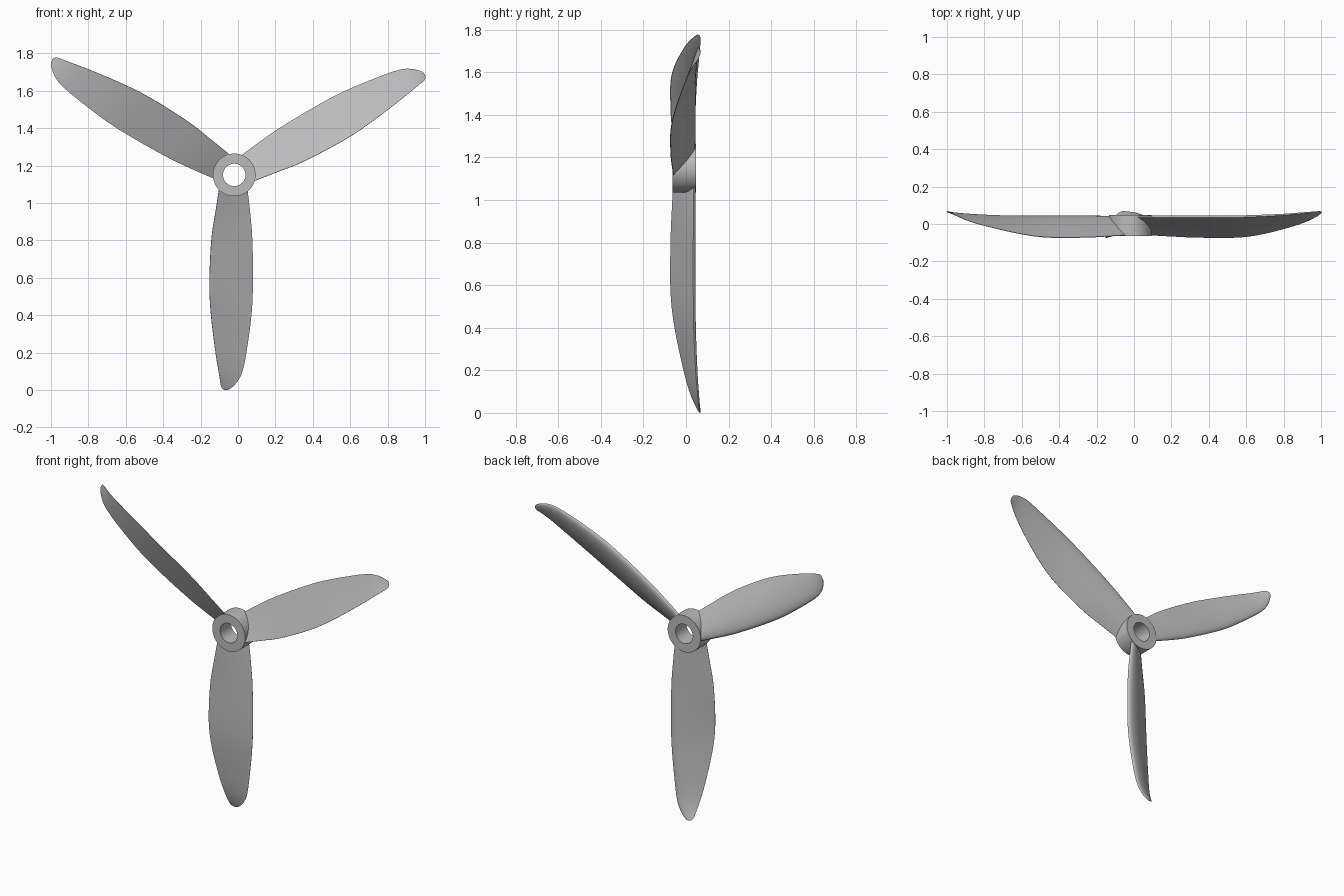
import bpy
import bmesh
import math
from mathutils import Matrix, Vector

cube = bpy.data.objects.get("Cube")
if cube:
    bpy.data.objects.remove(cube, do_unlink=True)

HUB_CENTRE = Vector((-0.02, 0, 1.15))
HUB_RADIUS, BORE_RADIUS = 0.114, 0.06
HUB_FRONT, HUB_BACK = -0.063, 0.047

grey = bpy.data.materials.new("satin grey")
grey.use_nodes = True
colour = (0.5, 0.5, 0.5, 1)
grey.diffuse_color = colour
grey.node_tree.nodes["Principled BSDF"].inputs["Base Color"].default_value = colour


def finish(name, bm, angle):
    """Turn a bmesh into a smooth shaded object."""
    bmesh.ops.recalc_face_normals(bm, faces=bm.faces)
    mesh = bpy.data.meshes.new(name)
    bm.to_mesh(mesh)
    bm.free()
    mesh.materials.append(grey)
    obj = bpy.data.objects.new(name, mesh)
    bpy.context.collection.objects.link(obj)
    bpy.ops.object.select_all(action="DESELECT")
    obj.select_set(True)
    bpy.context.view_layer.objects.active = obj
    bpy.ops.object.shade_smooth_by_angle(angle=math.radians(angle))
    return obj


def bridge(bm, rings, closed=False):
    """Join neighbouring rings of vertices with quads."""
    pairs = list(zip(rings, rings[1:]))
    if closed:
        pairs.append((rings[-1], rings[0]))
    for a, b in pairs:
        for i in range(len(a)):
            j = (i + 1) % len(a)
            bm.faces.new((a[i], a[j], b[j], b[i]))


def smooth_step(stations, t):
    """Catmull-Rom value along a list of stations."""
    last = len(stations) - 1
    i = min(int(t), last - 1)
    f = t - i
    p = [Vector(stations[max(0, min(last, i + k))]) for k in (-1, 0, 1, 2)]
    return (p[1] + (p[2] - p[0]) * (f / 2)
            + (p[0] * 2 - p[1] * 5 + p[2] * 4 - p[3]) * (f * f / 2)
            + (p[1] * 3 - p[0] - p[2] * 3 + p[3]) * (f ** 3 / 2))


# Hub: a square-edged ring lathed about the y axis
bm = bmesh.new()
profile = [(BORE_RADIUS, HUB_FRONT), (HUB_RADIUS, HUB_FRONT),
           (HUB_RADIUS, HUB_BACK), (BORE_RADIUS, HUB_BACK)]
SEGMENTS = 64
rings = []
for radius, y in profile:
    angles = [math.tau * i / SEGMENTS for i in range(SEGMENTS)]
    rings.append([bm.verts.new(HUB_CENTRE + Vector(
        (radius * math.cos(a), y, radius * math.sin(a)))) for a in angles])
bridge(bm, rings, closed=True)
finish("hub", bm, 30)

# Blade stations: distance from axis, thin edge x, thick edge x,
# thin edge y, thick edge y, thickness
STATIONS = [
    (0.07, -0.08, 0.07, -0.06, 0.036, 0.024),
    (0.2, -0.1, 0.085, -0.067, 0.035, 0.028),
    (0.35, -0.122, 0.097, -0.073, 0.034, 0.03),
    (0.58, -0.132, 0.1, -0.073, 0.034, 0.03),
    (0.75, -0.124, 0.092, -0.054, 0.036, 0.027),
    (0.95, -0.1, 0.065, -0.012, 0.045, 0.02),
    (1.05, -0.084, 0.044, 0.016, 0.053, 0.015),
    (1.1, -0.076, 0.02, 0.036, 0.058, 0.011),
    (1.13, -0.071, -0.005, 0.051, 0.062, 0.008),
    (1.145, -0.062, -0.025, 0.06, 0.065, 0.005),
    (1.15, -0.05, -0.036, 0.066, 0.067, 0.002),
]
STEPS, CHORD = 5, 14


def foil(s):
    """Section height, with s running from the thick edge to the thin one."""
    return 0.1 + 0.9 * (2.6 * math.sqrt(s) * (1 - s))


def blade_section(values):
    r, x0, x1, y0, y1, thick = values
    thin, chord = Vector((x0, y0)), Vector((x1 - x0, y1 - y0))
    normal = Vector((-chord.y, chord.x)).normalized()
    # cosine spacing keeps the rounded edge dense
    us = [0.5 - 0.5 * math.cos(math.pi * i / CHORD) for i in range(CHORD + 1)]
    front = [thin + chord * u for u in us]
    back = [thin + chord * u + normal * thick * foil(1 - u) for u in reversed(us)]
    return [Vector((p.x, p.y, -r)) for p in front + back]


def build_blade(name, degrees):
    bm = bmesh.new()
    place = Matrix.Translation(HUB_CENTRE) @ Matrix.Rotation(
        math.radians(degrees), 4, "Y")
    rings = []
    for i in range((len(STATIONS) - 1) * STEPS + 1):
        section = blade_section(smooth_step(STATIONS, i / STEPS))
        rings.append([bm.verts.new(place @ p) for p in section])
    bridge(bm, rings)
    bm.faces.new(rings[0])
    bm.faces.new(rings[-1])
    finish(name, bm, 50)


# Three equal blades around the hub
for name, degrees in (("lower_blade", 0), ("upper_left_blade", -120),
                      ("upper_right_blade", 120)):
    build_blade(name, degrees)
